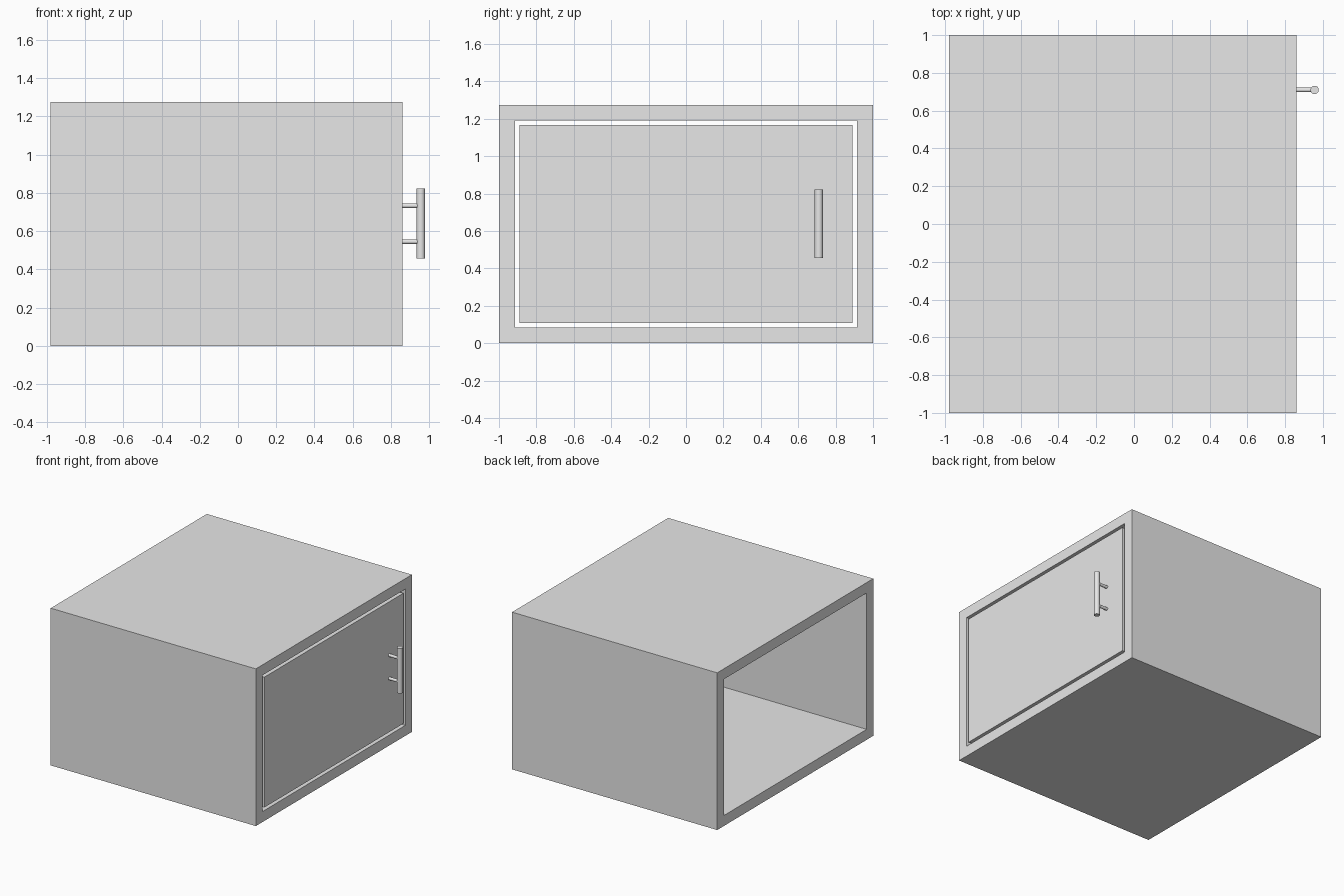
import bpy
import bmesh
import math
from mathutils import Vector

cube = bpy.data.objects.get("Cube")
if cube:
    bpy.data.objects.remove(cube, do_unlink=True)

grey = bpy.data.materials.new("plain_grey")
grey.use_nodes = True
colour = (0.8, 0.8, 0.8, 1)
grey.diffuse_color = colour
grey.node_tree.nodes["Principled BSDF"].inputs["Base Color"].default_value = colour

BACK, FACE = -0.98, 0.86      # ends of the cabinet along x
HEIGHT, WALL, GAP = 1.275, 0.085, 0.024


def add_object(name, bm):
    bmesh.ops.recalc_face_normals(bm, faces=bm.faces)
    mesh = bpy.data.meshes.new(name)
    bm.to_mesh(mesh)
    bm.free()
    obj = bpy.data.objects.new(name, mesh)
    bpy.context.collection.objects.link(obj)
    mesh.materials.append(grey)
    return obj


def rectangle(bm, x, inset):
    """Corners of the cabinet outline at x, moved inwards by inset."""
    y, low, high = 1 - inset, inset, HEIGHT - inset
    return [bm.verts.new((x, *c)) for c in ((-y, low), (y, low), (y, high), (-y, high))]


def bridge(bm, a, b):
    for i in range(4):
        j = (i + 1) % 4
        bm.faces.new((a[i], a[j], b[j], b[i]))


def rod(name, start, end, radius):
    start, end = Vector(start), Vector(end)
    bpy.ops.mesh.primitive_cylinder_add(
        vertices=32, radius=radius, depth=(end - start).length,
        location=(start + end) / 2,
        rotation=(end - start).to_track_quat('Z', 'Y').to_euler())
    obj = bpy.context.object
    obj.name = name
    obj.data.materials.append(grey)
    bpy.ops.object.shade_smooth_by_angle(angle=math.radians(40))


# Cabinet body: a rectangular sleeve open at both ends
bm = bmesh.new()
rings = [rectangle(bm, x, inset) for x, inset in
         ((BACK, 0), (FACE, 0), (FACE, WALL), (BACK, WALL))]
for k in range(4):
    bridge(bm, rings[k], rings[(k + 1) % 4])
add_object("cabinet_body", bm)

# Door: a flush panel with a narrow gap all round
bm = bmesh.new()
inner = rectangle(bm, FACE - WALL, WALL + GAP)
outer = rectangle(bm, FACE, WALL + GAP)
bridge(bm, inner, outer)
bm.faces.new(inner)
bm.faces.new(outer)
add_object("door", bm)

# Handle: upright bar on two posts
HANDLE_X, HANDLE_Y = 0.956, 0.71
rod("handle_bar", (HANDLE_X, HANDLE_Y, 0.457), (HANDLE_X, HANDLE_Y, 0.823), 0.022)
for name, z in (("lower", 0.545), ("upper", 0.733)):
    rod(name + "_handle_post", (FACE - 0.01, HANDLE_Y, z), (HANDLE_X, HANDLE_Y, z), 0.012)
